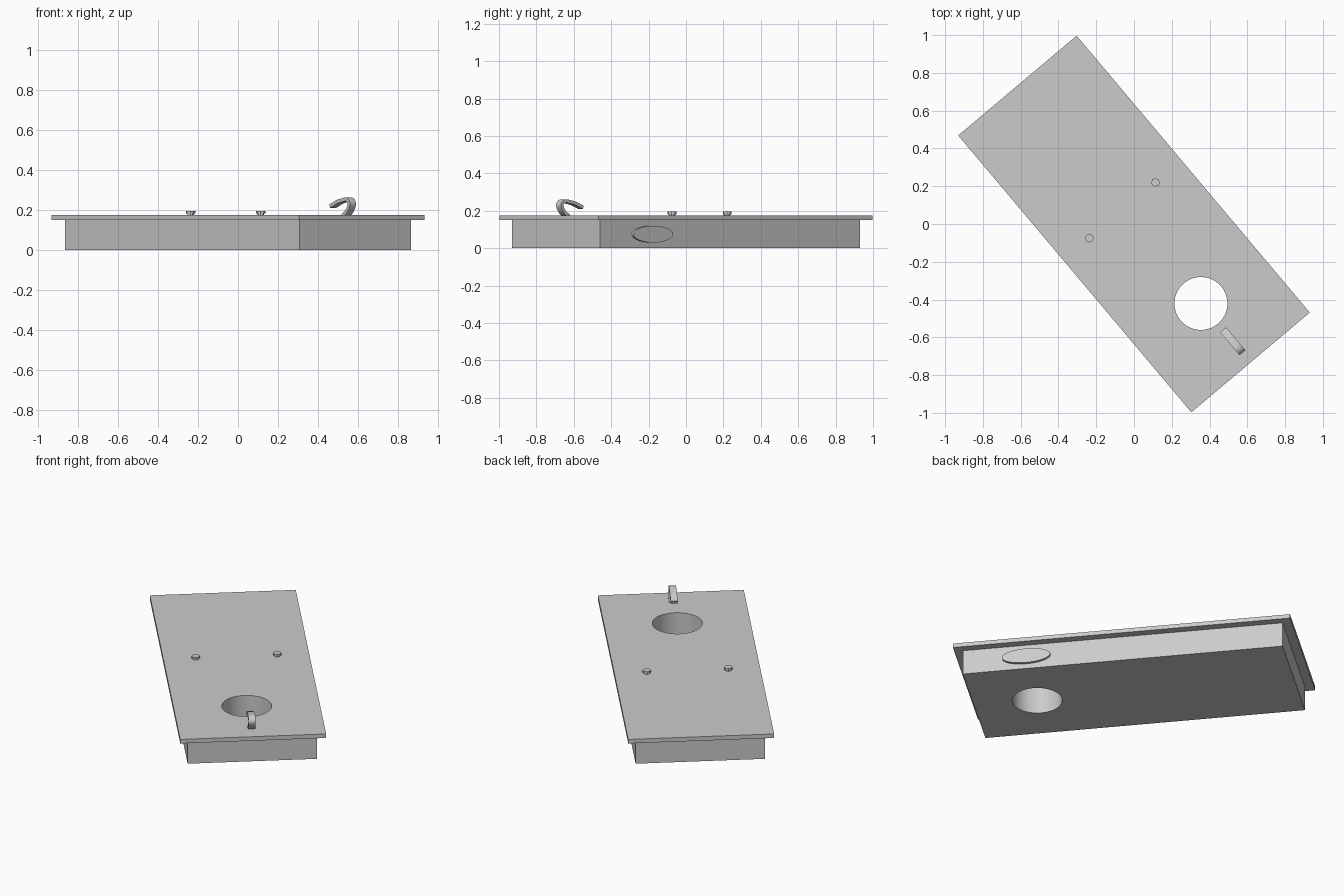
import bpy, bmesh
from math import radians, pi
from mathutils import Matrix

cube = bpy.data.objects.get("Cube")
if cube:
    bpy.data.objects.remove(cube, do_unlink=True)

TURN = Matrix.Rotation(radians(-49.9), 4, "Z")  # long axis of the panel lies along local x

grey = bpy.data.materials.new("plain grey")
grey.use_nodes = True
colour = (0.6, 0.6, 0.6, 1)
grey.diffuse_color = colour
grey.node_tree.nodes["Principled BSDF"].inputs["Base Color"].default_value = colour


def add_object(name, bm):
    bmesh.ops.recalc_face_normals(bm, faces=bm.faces)
    mesh = bpy.data.meshes.new(name)
    bm.to_mesh(mesh)
    bm.free()
    mesh.materials.append(grey)
    obj = bpy.data.objects.new(name, mesh)
    obj.matrix_world = TURN
    bpy.context.collection.objects.link(obj)
    return obj


def box(name, half_x, half_y, z0, z1):
    bm = bmesh.new()
    place = Matrix.Translation((0, 0, (z0 + z1) / 2)) @ Matrix.Diagonal((2 * half_x, 2 * half_y, z1 - z0, 1))
    bmesh.ops.create_cube(bm, size=1, matrix=place)
    return add_object(name, bm)


def cone(bm, place, r1, r2, depth, sides):
    bmesh.ops.create_cone(bm, cap_ends=True, segments=sides, radius1=r1, radius2=r2,
                          depth=depth, matrix=place)


def select_only(obj):
    bpy.ops.object.select_all(action="DESELECT")
    obj.select_set(True)
    bpy.context.view_layer.objects.active = obj


def smooth(obj, angle=30):
    select_only(obj)
    bpy.ops.object.shade_smooth_by_angle(angle=radians(angle))


# Body and overhanging lid, pierced by one round hole
body = box("body", 0.908, 0.364, 0, 0.15)
lid = box("lid", 0.958, 0.41, 0.15, 0.175)

bm = bmesh.new()
cone(bm, Matrix.Translation((0.55, 0, 0.1)), 0.14, 0.14, 0.5, 64)
cutter = add_object("hole_cutter", bm)
cutter.hide_render = True
for part in (body, lid):
    select_only(part)
    mod = part.modifiers.new("hole", "BOOLEAN")
    mod.operation = "DIFFERENCE"
    mod.solver = "EXACT"
    mod.object = cutter
    bpy.ops.object.modifier_apply(modifier=mod.name)
    smooth(part)
bpy.data.objects.remove(cutter, do_unlink=True)

# Oval plate on the long side
bm = bmesh.new()
cone(bm, Matrix.Translation((0.548, 0.367, 0.075)) @ Matrix.Diagonal((0.137, 1, 0.045, 1))
     @ Matrix.Rotation(pi / 2, 4, "X"), 1, 1, 0.026, 48)
smooth(add_object("side_oval", bm))

# Pair of small pegs with wider heads
for name, side in (("left_peg", 1), ("right_peg", -1)):
    bm = bmesh.new()
    cone(bm, Matrix.Translation((-0.095, side * 0.229, 0.179)), 0.016, 0.016, 0.012, 8)
    cone(bm, Matrix.Translation((-0.095, side * 0.229, 0.188)), 0.023, 0.023, 0.014, 8)
    add_object(name, bm)

# Curled hook: a flat strip swept along a bent path
curve = bpy.data.curves.new("hook_path", "CURVE")
curve.dimensions = "2D"
path = [(0.832, 0.17), (0.872, 0.205), (0.878, 0.242), (0.81, 0.245), (0.735, 0.219)]
spline = curve.splines.new("BEZIER")
spline.bezier_points.add(len(path) - 1)
for point, (x, z) in zip(spline.bezier_points, path):
    point.co = (x, z, 0)
    point.handle_left_type = point.handle_right_type = "AUTO"
spline.resolution_u = 6
curve.fill_mode = "NONE"
helper = bpy.data.objects.new("hook_path", curve)
line = helper.to_mesh()
points = [v.co.copy() for v in line.vertices]
helper.to_mesh_clear()
bpy.data.objects.remove(helper)

bm = bmesh.new()
rings = []
for i, p in enumerate(points):
    along = (points[min(i + 1, len(points) - 1)] - points[max(i - 1, 0)]).normalized()
    nx, nz = -along.y * 0.009, along.x * 0.009
    rings.append([bm.verts.new((p.x + s * nx, w * 0.02, p.y + s * nz))
                  for s, w in ((1, 1), (1, -1), (-1, -1), (-1, 1))])
for a, b in zip(rings, rings[1:]):
    for k in range(4):
        bm.faces.new((a[k], a[(k + 1) % 4], b[(k + 1) % 4], b[k]))
bm.faces.new(rings[0])
bm.faces.new(rings[-1])
smooth(add_object("hook", bm), 40)
